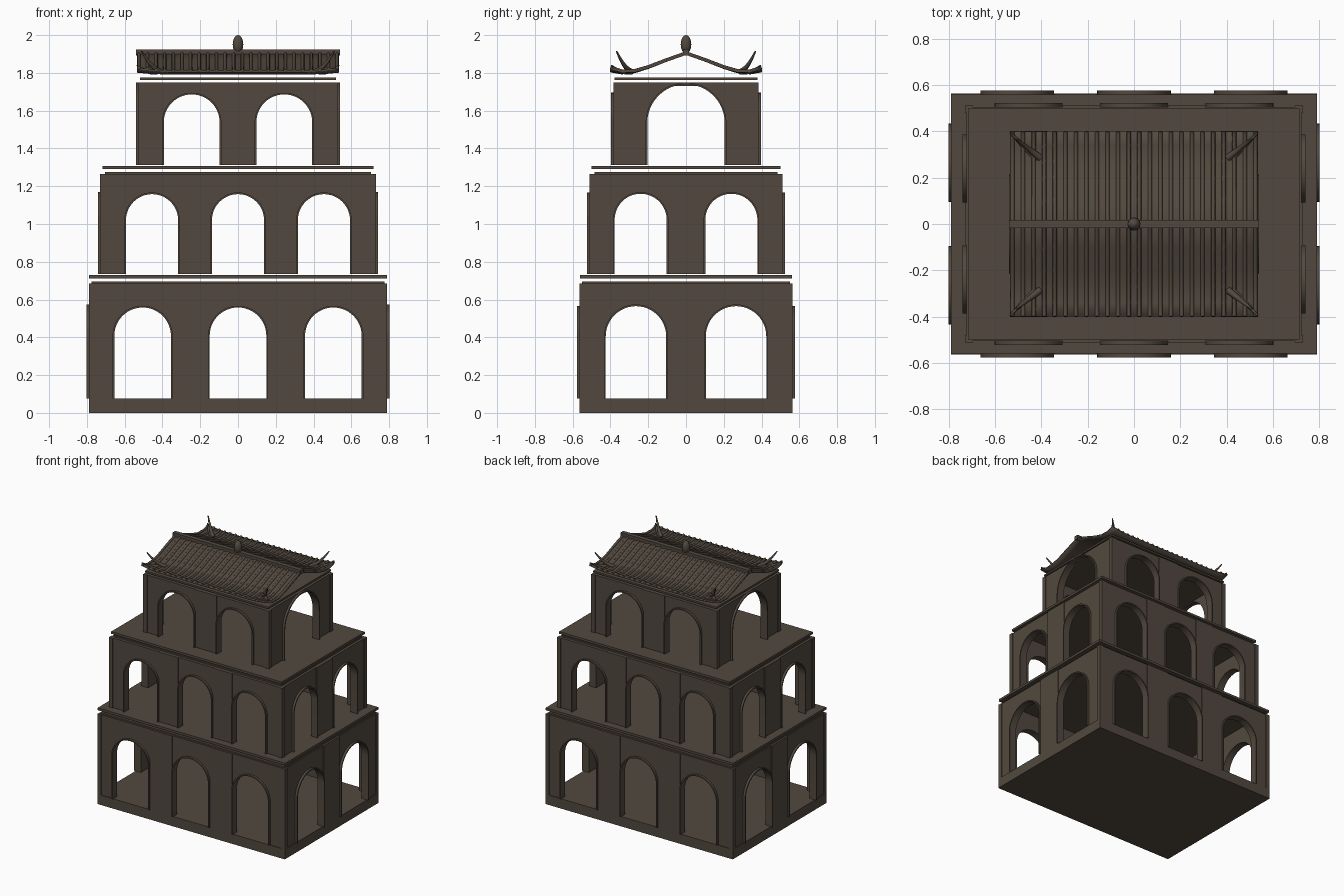
import bpy, bmesh, math
from mathutils import Matrix, Vector

cube = bpy.data.objects.get("Cube")
if cube:
    bpy.data.objects.remove(cube, do_unlink=True)

stone = bpy.data.materials.new("weathered_stone")
stone.use_nodes = True
COLOUR = (0.085, 0.066, 0.049, 1)
stone.diffuse_color = COLOUR
stone.node_tree.nodes["Principled BSDF"].inputs["Base Color"].default_value = COLOUR


def add_mesh(name, bm, smooth=False):
    bmesh.ops.recalc_face_normals(bm, faces=bm.faces)
    mesh = bpy.data.meshes.new(name)
    bm.to_mesh(mesh)
    bm.free()
    mesh.materials.append(stone)
    obj = bpy.data.objects.new(name, mesh)
    bpy.context.collection.objects.link(obj)
    if smooth:
        bpy.ops.object.select_all(action='DESELECT')
        obj.select_set(True)
        bpy.context.view_layer.objects.active = obj
        bpy.ops.object.shade_smooth_by_angle(angle=math.radians(40))
    return obj


def box(name, x0, x1, y0, y1, z0, z1):
    bm = bmesh.new()
    bmesh.ops.create_cube(bm, size=1)
    for v in bm.verts:
        v.co = ((x0 + x1) / 2 + v.co.x * (x1 - x0),
                (y0 + y1) / 2 + v.co.y * (y1 - y0),
                (z0 + z1) / 2 + v.co.z * (z1 - z0))
    return add_mesh(name, bm)


def slab(name, hx, hy, z0, z1):
    return box(name, -hx, hx, -hy, hy, z0, z1)


def arch_points(cx, r, spring, bottom):
    """Arch outline from left foot over the crown to right foot."""
    steps = 24
    arc = [(cx - r * math.cos(math.pi * i / steps), spring + r * math.sin(math.pi * i / steps))
           for i in range(steps + 1)]
    return [(cx - r, bottom)] + arc + [(cx + r, bottom)]


def extruded(name, outline, near, far, turn):
    """Extrude an (x, z) outline from depth near to far, then turn it about z."""
    bm = bmesh.new()
    face = bm.faces.new([bm.verts.new((x, -far, z)) for x, z in outline])
    out = bmesh.ops.extrude_face_region(bm, geom=[face])
    moved = [g for g in out["geom"] if isinstance(g, bmesh.types.BMVert)]
    bmesh.ops.translate(bm, verts=moved, vec=(0, far - near, 0))
    bm.transform(Matrix.Rotation(turn, 4, 'Z'))
    return add_mesh(name, bm, True)


def wall(name, half, depth, z0, z1, arches, r, spring, turn):
    thick, rim = 0.045, 0.009
    outline = [(-half, z0)]
    for cx in arches:
        outline += arch_points(cx, r, spring, z0)
    outline += [(half, z0), (half, z1), (-half, z1)]
    extruded(name + "_wall", outline, depth - thick, depth - 0.006, turn)
    # raised rim around every opening
    for cx in arches:
        band = arch_points(cx, r + rim, spring, z0) + arch_points(cx, r, spring, z0)[::-1]
        extruded(name + "_arch_rim", band, depth - thick, depth + 0.011, turn)
    # flat pilasters between openings
    for a, b in zip(arches, arches[1:]):
        l, h = a + r + rim, b - r - rim
        extruded(name + "_pilaster", [(l, z0), (h, z0), (h, z1), (l, z1)],
                 depth - thick, depth, turn)


def tier(name, hx, hy, z0, z1, front, fr, fs, side, sr, ss):
    post = 0.033
    for k in range(4):
        turn = k * math.pi / 2
        if k % 2 == 0:
            wall(name + "_long", hx - post, hy, z0, z1, front, fr, fs, turn)
        else:
            wall(name + "_short", hy - post, hx, z0, z1, side, sr, ss, turn)
    for sx in (-1, 1):
        for sy in (-1, 1):
            xs = sorted((sx * hx, sx * (hx - post)))
            ys = sorted((sy * hy, sy * (hy - post)))
            box(name + "_corner_post", *xs, *ys, z0, z1)


# base and three arcaded tiers with thin floating floor slabs
slab("base_slab", 0.79, 0.565, 0, 0.075)
tier("lower", 0.79, 0.565, 0.075, 0.685, (-0.505, 0, 0.505), 0.15, 0.408,
     (-0.265, 0.265), 0.16, 0.405)
slab("lower_cap", 0.775, 0.55, 0.683, 0.695)
slab("lower_floor", 0.79, 0.56, 0.712, 0.73)
tier("middle", 0.73, 0.512, 0.735, 1.265, (-0.455, 0, 0.455), 0.138, 1.02,
     (-0.24, 0.24), 0.138, 1.022)
slab("middle_cap", 0.705, 0.485, 1.262, 1.275)
slab("middle_floor", 0.718, 0.5, 1.29, 1.307)
tier("upper", 0.53, 0.385, 1.312, 1.75, (-0.245, 0.245), 0.148, 1.538,
     (0,), 0.205, 1.535)
slab("upper_cap", 0.51, 0.365, 1.73, 1.75)
slab("upper_floor", 0.52, 0.378, 1.763, 1.776)

# curved roof sheet
PROFILE = [(0, 1.9), (0.1, 1.865), (0.2, 1.826), (0.27, 1.804), (0.34, 1.797), (0.4, 1.808)]


def roof_point(x, i, sign):
    y, z = PROFILE[i]
    lift = 0.018 * (max(0, abs(x) - 0.36) / 0.18) ** 2 * (y / 0.4) ** 4
    return Vector((x, sign * y, z + lift))


bm = bmesh.new()
columns = 24
last = len(PROFILE) - 1
rows = [(i, -1) for i in range(last, 0, -1)] + [(i, 1) for i in range(last + 1)]
grid = [[bm.verts.new(roof_point(-0.535 + 1.07 * c / columns, i, s)) for i, s in rows]
        for c in range(columns + 1)]
for a, b in zip(grid, grid[1:]):
    for j in range(len(rows) - 1):
        bm.faces.new((a[j], b[j], b[j + 1], a[j + 1]))
roof = add_mesh("roof_sheet", bm, True)
solid = roof.modifiers.new("thickness", 'SOLIDIFY')
solid.thickness = 0.01
solid.offset = 0


def tube(name, points, radii, depth):
    curve = bpy.data.curves.new(name, 'CURVE')
    curve.dimensions = '3D'
    curve.bevel_depth = depth
    curve.bevel_resolution = 2
    curve.use_fill_caps = True
    spline = curve.splines.new('POLY')
    spline.points.add(len(points) - 1)
    for p, co, r in zip(spline.points, points, radii):
        p.co = (*co, 1)
        p.radius = r
    spline.use_smooth = True
    curve.materials.append(stone)
    obj = bpy.data.objects.new(name, curve)
    bpy.context.collection.objects.link(obj)


# tile ribs down both slopes
ribs = 24
for c in range(ribs):
    x = -0.525 + 1.05 * c / (ribs - 1)
    for s in (-1, 1):
        pts = [roof_point(x, i, s) + Vector((0, 0, 0.005)) for i in range(last + 1)]
        tube("roof_rib", pts, [1] * len(pts), 0.009)

# ridge beam and finial
box("roof_ridge", -0.54, 0.54, -0.017, 0.017, 1.893, 1.924)
bm = bmesh.new()
bmesh.ops.create_uvsphere(bm, u_segments=20, v_segments=12, radius=1)
bmesh.ops.scale(bm, verts=bm.verts, vec=(0.028, 0.028, 0.049))
bmesh.ops.translate(bm, verts=bm.verts, vec=(0, 0, 1.951))
add_mesh("ridge_finial", bm, True)


def horn(name, start, end, sag, depth, sx, sy):
    """Tapered horn that sweeps outward first and then upward."""
    a, b = Vector(start), Vector(end)
    pts, radii = [], []
    for i in range(9):
        t = i / 8
        p = a.lerp(b, t)
        p.z -= sag * math.sin(math.pi * t)
        pts.append((p.x * sx, p.y * sy, p.z))
        radii.append(1 - 0.75 * t ** 1.5)
    tube(name, pts, radii, depth)


# upturned corner horns
for sx in (-1, 1):
    for sy in (-1, 1):
        horn("corner_horn", (0.405, 0.285, 1.805), (0.51, 0.368, 1.915), 0.02, 0.015, sx, sy)
        horn("eave_horn", (0.43, 0.29, 1.805), (0.535, 0.395, 1.84), 0.014, 0.014, sx, sy)
